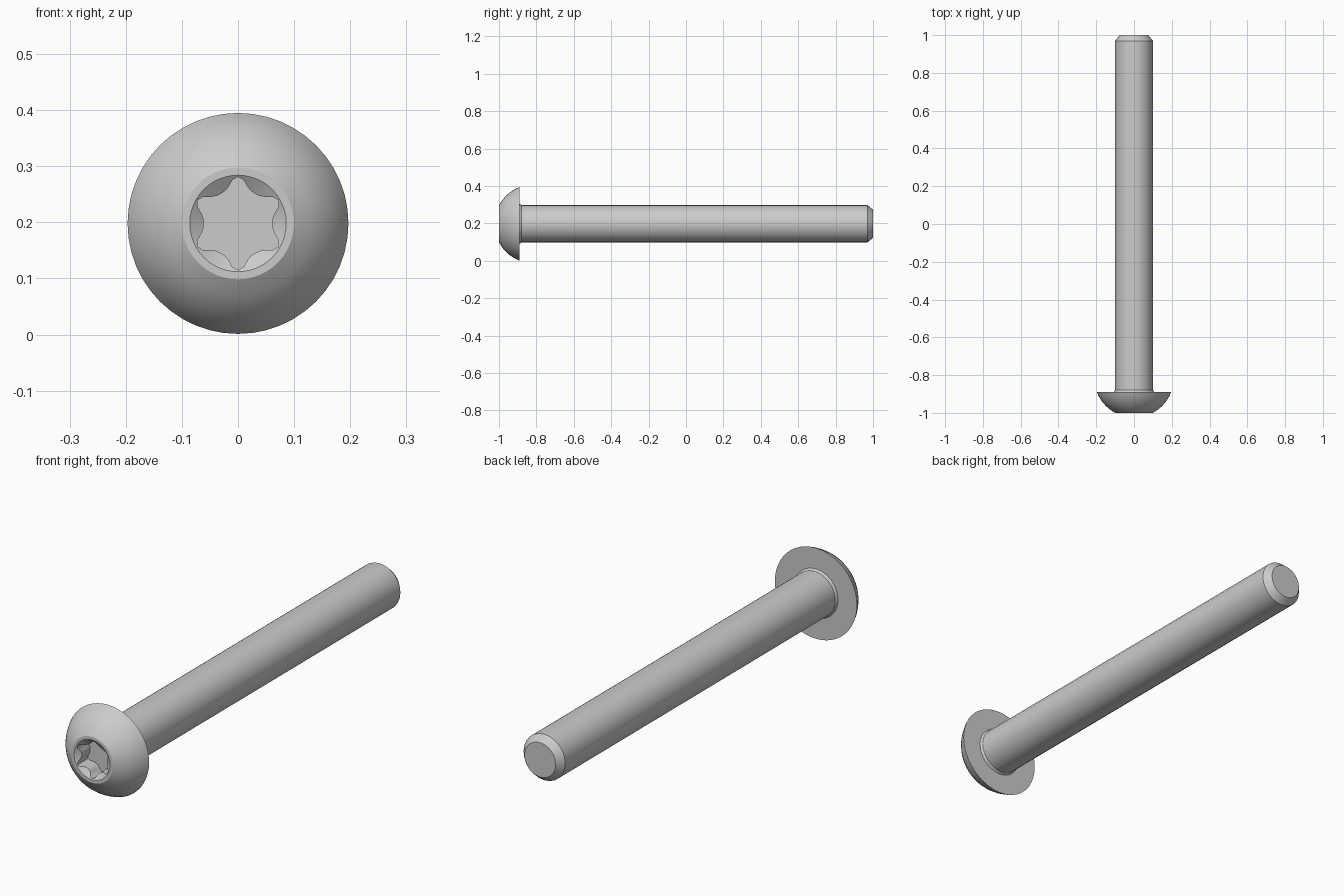
import bpy, bmesh
from math import sin, cos, sqrt, tau

if "Cube" in bpy.data.objects:
    bpy.data.objects.remove(bpy.data.objects["Cube"])

CZ = 0.198  # height of the screw axis


def ring(sides, y, radius):
    """Points around the y axis; radius is a number or a function of the index.
    y is a number or a function of the local radius."""
    pts = []
    for i in range(sides):
        r = radius(i) if callable(radius) else radius
        d = y(r) if callable(y) else y
        a = tau * i / sides
        pts.append((r * sin(a), d, CZ + r * cos(a)))
    return pts


def loft(name, rings):
    """Bridge successive rings, cap both ends and shade."""
    bm = bmesh.new()
    loops = [[bm.verts.new(p) for p in pts] for pts in rings]
    n = len(loops[0])
    for a, b in zip(loops, loops[1:]):
        for i in range(n):
            j = (i + 1) % n
            bm.faces.new((a[i], a[j], b[j], b[i]))
    bm.faces.new(loops[0])
    bm.faces.new(loops[-1])
    bmesh.ops.recalc_face_normals(bm, faces=bm.faces)
    mesh = bpy.data.meshes.new(name)
    bm.to_mesh(mesh)
    bm.free()
    obj = bpy.data.objects.new(name, mesh)
    bpy.context.collection.objects.link(obj)
    bpy.ops.object.select_all(action='DESELECT')
    obj.select_set(True)
    bpy.context.view_layer.objects.active = obj
    bpy.ops.object.shade_smooth_by_angle(angle=0.56)
    return obj


# Button head with a six-lobed drive recess
N = 48
LOBE = (0.083, 0.078, 0.067, 0.062, 0.061)  # tip to valley


def lobe(i):
    k = i % 8
    return LOBE[min(k, 8 - k)]


head = [
    ring(N, -0.925, lobe),                              # recess floor
    ring(N, lambda r: -1 + (0.086 - r) * 0.7, lobe),    # top of recess walls
    ring(N, -1.0, 0.086),                               # countersink edge
]
for k in range(7):                                      # spherical dome
    y = -1 + 0.11 * k / 6
    d = 0.076 - 0.89 - y
    head.append(ring(N, y, sqrt(0.211 ** 2 - d * d)))
loft("screw_head", head)

# Plain shank with a small fillet under the head and a chamfered tip
loft("shank", [ring(24, y, r) for y, r in (
    (-0.892, 0.107), (-0.888, 0.106), (-0.88, 0.1), (0.97, 0.1), (1.0, 0.075))])
